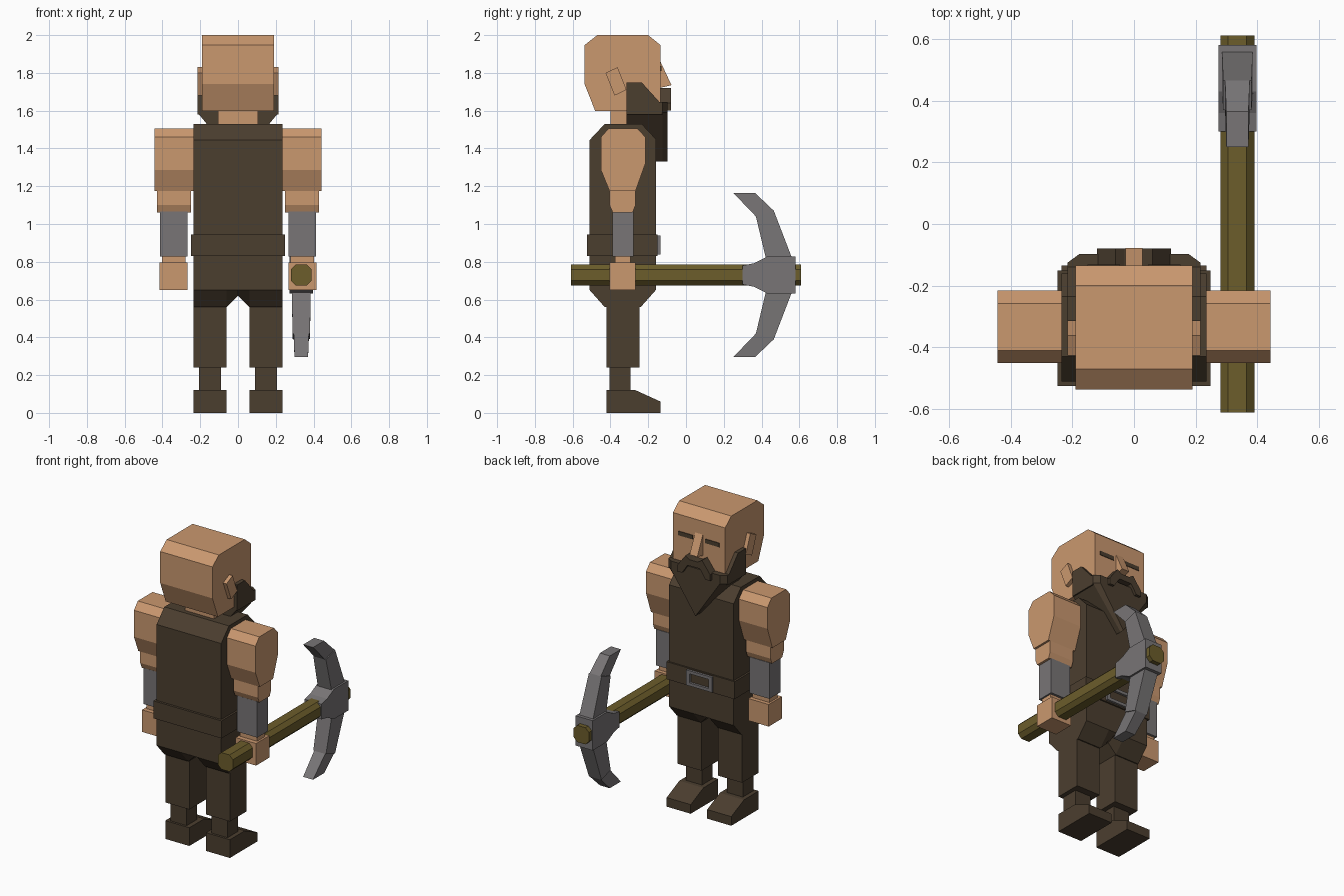
import bpy
import bmesh

if "Cube" in bpy.data.objects:
    bpy.data.objects.remove(bpy.data.objects["Cube"])


def material(name, rgb):
    lin = [((c / 255 + 0.055) / 1.055) ** 2.4 for c in rgb] + [1.0]
    m = bpy.data.materials.new(name)
    m.use_nodes = True
    m.diffuse_color = lin
    bsdf = next(n for n in m.node_tree.nodes if n.type == 'BSDF_PRINCIPLED')
    bsdf.inputs["Base Color"].default_value = lin
    bsdf.inputs["Roughness"].default_value = 0.9
    return m


SKIN = material("skin", (202, 152, 111))
CLOTH = material("dark_brown", (75, 62, 47))
METAL = material("grey_metal", (120, 117, 118))
WOOD = material("olive_wood", (108, 93, 43))


def loft(name, rings, mat):
    """Closed solid through matching rings of points."""
    bm = bmesh.new()
    vs = [[bm.verts.new(p) for p in r] for r in rings]
    n = len(rings[0])
    for a, b in zip(vs, vs[1:]):
        for i in range(n):
            j = (i + 1) % n
            bm.faces.new((a[i], a[j], b[j], b[i]))
    bm.faces.new(vs[0])
    bm.faces.new(vs[-1])
    bmesh.ops.recalc_face_normals(bm, faces=bm.faces)
    me = bpy.data.meshes.new(name)
    bm.to_mesh(me)
    bm.free()
    me.materials.append(mat)
    ob = bpy.data.objects.new(name, me)
    bpy.context.collection.objects.link(ob)
    return ob


def side_prism(name, yz, x0, x1, mat):
    return loft(name, [[(x, y, z) for y, z in yz] for x in (x0, x1)], mat)


def front_prism(name, xz, y0, y1, mat):
    return loft(name, [[(x, y, z) for x, z in xz] for y in (y0, y1)], mat)


def rect(a0, a1, b0, b1):
    return [(a0, b0), (a1, b0), (a1, b1), (a0, b1)]


def box(name, x0, x1, y0, y1, z0, z1, mat):
    return side_prism(name, rect(y0, y1, z0, z1), x0, x1, mat)


def pair(name, yz, x0, x1, mat):
    for side, s in (("right", 1), ("left", -1)):
        side_prism(f"{side}_{name}", yz, s * x0, s * x1, mat)


# Head, neck, ears, nose and eyes
side_prism("head", [(-.47, 2), (-.20, 2), (-.135, 1.947), (-.135, 1.597),
                    (-.48, 1.597), (-.537, 1.74), (-.537, 1.947)], -.19, .19, SKIN)
box("neck", -.105, .105, -.40, -.25, 1.5, 1.61, SKIN)
pair("ear", [(-.426, 1.80), (-.362, 1.83), (-.315, 1.71), (-.378, 1.68)], .18, .215, SKIN)
side_prism("nose", [(-.14, 1.87), (-.077, 1.735), (-.14, 1.72)], -.028, .028, SKIN)
pair("eye", rect(-.14, -.131, 1.81, 1.837), .045, .15, CLOTH)

# Beard: sideburns, tapering chin beard and drooping moustache
pair("sideburn", [(-.315, 1.75), (-.235, 1.75), (-.14, 1.645), (-.125, 1.58), (-.315, 1.58)],
     .18, .215, CLOTH)
half = lambda w: [(-w, 1.645), (-w, 1.59), (0, 1.33), (w, 1.59), (w, 1.645)]
loft("beard", [[(x, y, z) for x, z in half(w)]
               for y, w in ((-.315, .215), (-.125, .215), (-.098, .178))], CLOTH)
arch = [(.03, 1.70), (.06, 1.72), (.12, 1.64), (.12, 1.60), (.085, 1.60), (.045, 1.66)]
front_prism("moustache", arch + [(-x, z) for x, z in reversed(arch)], -.14, -.08, CLOTH)

# Tunic with sloped shoulders and hips, notched between the legs
rings = []
for x, low in ((-.235, .56), (-.06, .56), (0, .62), (.06, .56), (.235, .56)):
    rings.append([(x, y, z) for y, z in (
        (-.51, .65), (-.51, 1.445), (-.43, 1.53), (-.235, 1.53),
        (-.16, 1.45), (-.16, .65), (-.24, low), (-.43, low))])
loft("tunic", rings, CLOTH)

# Belt and buckle
box("belt", -.248, .248, -.525, -.15, .83, .945, CLOTH)
for s in (-1, 1):
    box("buckle_side", s * .07, s * .093, -.155, -.135, .838, .938, METAL)
    mid = .888 + s * .04
    box("buckle_bar", -.071, .071, -.155, -.135, mid - .01, mid + .01, METAL)

# Legs and boots
pair("thigh", rect(-.42, -.247, .24, .60), .06, .235, CLOTH)
pair("shin", rect(-.405, -.295, .10, .25), .09, .207, CLOTH)
pair("boot", [(-.42, 0), (-.42, .12), (-.267, .12), (-.135, .06), (-.135, 0)],
     .06, .235, CLOTH)

# Arms
pair("upper_arm", [(-.41, 1.506), (-.257, 1.506), (-.215, 1.46), (-.215, 1.32),
                   (-.267, 1.175), (-.405, 1.175), (-.45, 1.285), (-.45, 1.46)],
     .232, .442, SKIN)
pair("elbow", [(-.405, 1.18), (-.267, 1.18), (-.267, 1.10), (-.282, 1.062),
               (-.388, 1.062), (-.405, 1.10)], .25, .428, SKIN)
pair("bracer", rect(-.39, -.277, .828, 1.065), .267, .413, METAL)
pair("wrist", rect(-.375, -.293, .78, .84), .278, .402, SKIN)
pair("hand", rect(-.405, -.267, .65, .795), .267, .415, SKIN)

# Pickaxe: chamfered handle, socket and two curved blades
X, Z = .335, .73
c, r = .03, .055
handle = [(X + a, Z + b) for a, b in ((-r, -c), (-r, c), (-c, r), (c, r),
                                      (r, c), (r, -c), (c, -r), (-c, -r))]
front_prism("pickaxe_handle", handle, -.61, .61, WOOD)
top = [(.30, .05), (.36, .062), (.43, .098), (.58, .098)]
side_prism("pickaxe_socket", [(y, Z + h) for y, h in top] +
           [(y, Z - h) for y, h in reversed(top)], X - .062, X + .062, METAL)
for name, s in (("upper", 1), ("lower", -1)):
    # each step: half width, inner y and height, outer y and height
    for part, steps in (
            ("blade", ((.05, .425, .08, .565, .08), (.046, .37, .31, .465, .34))),
            ("blade_tip", ((.04, .37, .31, .465, .34), (.036, .25, .435, .365, .435)))):
        loft(f"{name}_{part}", [[(X - w, y0, Z + s * h0), (X + w, y0, Z + s * h0),
                                 (X + w, y1, Z + s * h1), (X - w, y1, Z + s * h1)]
                                for w, y0, h0, y1, h1 in steps], METAL)
